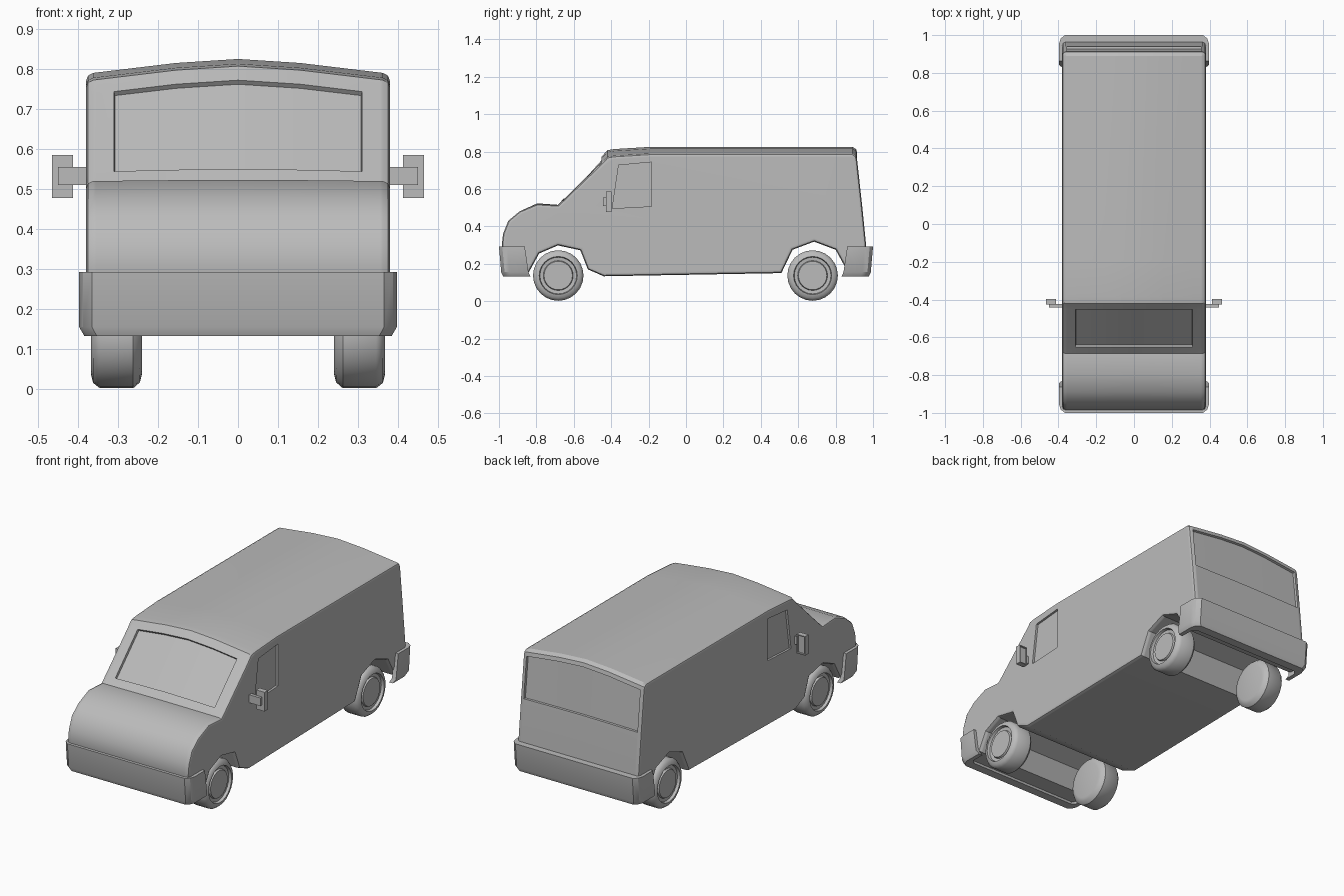
import bpy, bmesh
from math import radians, tau
from mathutils import Vector, Matrix

cube = bpy.data.objects.get("Cube")
if cube:
    bpy.data.objects.remove(cube, do_unlink=True)

grey = bpy.data.materials.new("plain grey")
grey.use_nodes = True
grey.diffuse_color = (0.5, 0.5, 0.5, 1)
grey.node_tree.nodes["Principled BSDF"].inputs["Base Color"].default_value = (0.5, 0.5, 0.5, 1)


def finish(name, bm, angle=32):
    bmesh.ops.recalc_face_normals(bm, faces=bm.faces)
    mesh = bpy.data.meshes.new(name)
    bm.to_mesh(mesh)
    bm.free()
    mesh.materials.append(grey)
    obj = bpy.data.objects.new(name, mesh)
    bpy.context.collection.objects.link(obj)
    smooth(obj, angle)
    return obj


def smooth(obj, angle=32):
    bpy.ops.object.select_all(action='DESELECT')
    obj.select_set(True)
    bpy.context.view_layer.objects.active = obj
    bpy.ops.object.shade_smooth_by_angle(angle=radians(angle))


def prism(bm, points, offset):
    """Extrude a polygon along an offset."""
    face = bm.faces.new([bm.verts.new(p) for p in points])
    new = bmesh.ops.extrude_face_region(bm, geom=[face], use_keep_orig=True)["geom"]
    verts = [g for g in new if isinstance(g, bmesh.types.BMVert)]
    bmesh.ops.translate(bm, verts=verts, vec=offset)
    return verts


def box(bm, lo, hi):
    lo, hi = Vector(lo), Vector(hi)
    mat = Matrix.Translation((lo + hi) / 2) @ Matrix.Diagonal((*(hi - lo), 1))
    return bmesh.ops.create_cube(bm, size=1, matrix=mat)["verts"]


# Body: side profile (y, z) lofted across the width with a crowned roof
HALF = 0.38
windscreen = [(-0.652, 0.55), (-0.452, 0.772)]
rear_glass = [(0.915, 0.79), (0.94, 0.53)]
profile = [(-0.965, 0.155), (-0.985, 0.3), (-0.978, 0.36), (-0.95, 0.43), (-0.89, 0.48),
           (-0.795, 0.523), (-0.685, 0.515), *windscreen, (-0.42, 0.807), (-0.385, 0.813),
           (-0.19, 0.825), (0.89, 0.825), (0.91, 0.812), *rear_glass, (0.963, 0.3), (0.97, 0.155),
           (0.86, 0.165), (0.8, 0.275), (0.685, 0.318), (0.57, 0.275), (0.51, 0.15),
           (-0.44, 0.133), (-0.525, 0.17), (-0.565, 0.272), (-0.685, 0.298), (-0.785, 0.255),
           (-0.84, 0.155)]


def crown(x, z):
    x = abs(x)
    drop = 0.065 * x if x < 0.155 else 0.01 + (x - 0.155) * 0.12
    return z - drop * min(max((z - 0.5) / 0.25, 0), 1)


bm = bmesh.new()
half_columns = [0.155, 0.31, 0.355, HALF]
columns = [-x for x in reversed(half_columns)] + [0] + half_columns
rings = [[bm.verts.new((x, y, crown(x, z))) for y, z in profile] for x in columns]
count = len(profile)
glass = {windscreen[0]: [], rear_glass[0]: []}
for c in range(len(columns) - 1):
    a, b = rings[c], rings[c + 1]
    reach = max(abs(columns[c]), abs(columns[c + 1]))
    for i in range(count):
        j = (i + 1) % count
        face = bm.faces.new((a[i], a[j], b[j], b[i]))
        limit = 0.32 if profile[i] == windscreen[0] else 0.36
        if profile[i] in glass and reach < limit:
            glass[profile[i]].append(face)
bm.faces.new(rings[0])
bm.faces.new(rings[-1])
bmesh.ops.recalc_face_normals(bm, faces=bm.faces)
for faces in glass.values():
    bmesh.ops.inset_region(bm, faces=faces, thickness=0.002, depth=-0.013)
edges = [e for e in bm.edges
         if all(abs(abs(v.co.x) - HALF) < 1e-4 for v in e.verts)]
bmesh.ops.bevel(bm, geom=edges, offset=0.018, segments=2, profile=0.5,
                affect='EDGES', clamp_overlap=False)
body = finish("body", bm)

# Recessed cab side windows
bm = bmesh.new()
for s in (-1, 1):
    prism(bm, [(s * (HALF - 0.012), y, z) for y, z in
               ((-0.394, 0.496), (-0.185, 0.507), (-0.185, 0.743), (-0.36, 0.727))],
          (s * 0.1, 0, 0))
cutter = finish("window_cutter", bm)
cutter.hide_render = True
cut = body.modifiers.new("side windows", 'BOOLEAN')
cut.operation = 'DIFFERENCE'
cut.solver = 'EXACT'
cut.object = cutter
bpy.context.view_layer.objects.active = body
bpy.ops.object.modifier_apply(modifier=cut.name)
bpy.data.objects.remove(cutter, do_unlink=True)
smooth(body)
body.modifiers.new("even shading", 'WEIGHTED_NORMAL').keep_sharp = True

# Wrap-around bumpers: U-shaped plan, tucked in towards the bottom
outer = [(0.397, 0.862), (0.397, 0.955), (0.388, 0.982), (0.365, 1.0)]
inner = [(0.35, 0.95), (0.372, 0.93), (0.372, 0.862)]
half = outer
plan = outer + [(-x, y) for x, y in reversed(outer)]
plan += [(-x, y) for x, y in reversed(inner)] + inner
for name, s in (("front_bumper", -1), ("rear_bumper", 1)):
    bm = bmesh.new()
    prism(bm, [(x, s * y, 0.292) for x, y in plan], (0, 0, -0.137))
    low = [f for f in bm.faces if all(v.co.z < 0.2 for v in f.verts)]
    ext = bmesh.ops.extrude_face_region(bm, geom=low)["geom"]
    bmesh.ops.delete(bm, geom=low, context='FACES_ONLY')
    for v in bm.verts:
        if v.co.z < 0.2:
            v.co.y -= s * (0.012 if abs(v.co.y) > 0.9 else 0.02)
    for v in [g for g in ext if isinstance(g, bmesh.types.BMVert)]:
        v.co.z = 0.133
        v.co.x *= 0.968
        v.co.y -= s * 0.01
    finish(name, bm)

# Wheels: tyre and hub profile (x, radius) turned about the axle
tyre = [(0.24, 0), (0.24, 0.1), (0.245, 0.12), (0.262, 0.135), (0.345, 0.135), (0.362, 0.122),
        (0.367, 0.102), (0.352, 0.098), (0.35, 0.08), (0.36, 0.076), (0.36, 0)]
for end, y in (("front", -0.683), ("rear", 0.677)):
    for side, s in (("left", 1), ("right", -1)):
        bm = bmesh.new()
        pts = [bm.verts.new((s * x, y, 0.137 + r)) for x, r in tyre]
        line = [bm.edges.new(p) for p in zip(pts, pts[1:])]
        bmesh.ops.spin(bm, geom=pts + line, cent=(0, y, 0.137), axis=(1, 0, 0),
                       angle=tau, steps=24)
        bmesh.ops.remove_doubles(bm, verts=bm.verts, dist=1e-4)
        finish(f"{end}_{side}_wheel", bm, 40)

# Door mirrors: arm in front of a housing with a recessed glass
for side, s in (("left", 1), ("right", -1)):
    bm = bmesh.new()
    box(bm, (0.37, -0.443, 0.51), (0.45, -0.424, 0.555))
    verts = box(bm, (0.413, -0.427, 0.477), (0.465, -0.397, 0.585))
    back = [f for f in bm.faces if all(v in verts and v.co.y > -0.4 for v in f.verts)]
    bmesh.ops.inset_region(bm, faces=back, thickness=0.008)
    bmesh.ops.inset_region(bm, faces=back, thickness=0.001, depth=-0.008)
    for v in bm.verts:
        v.co.x *= s
    finish(f"{side}_mirror", bm)
